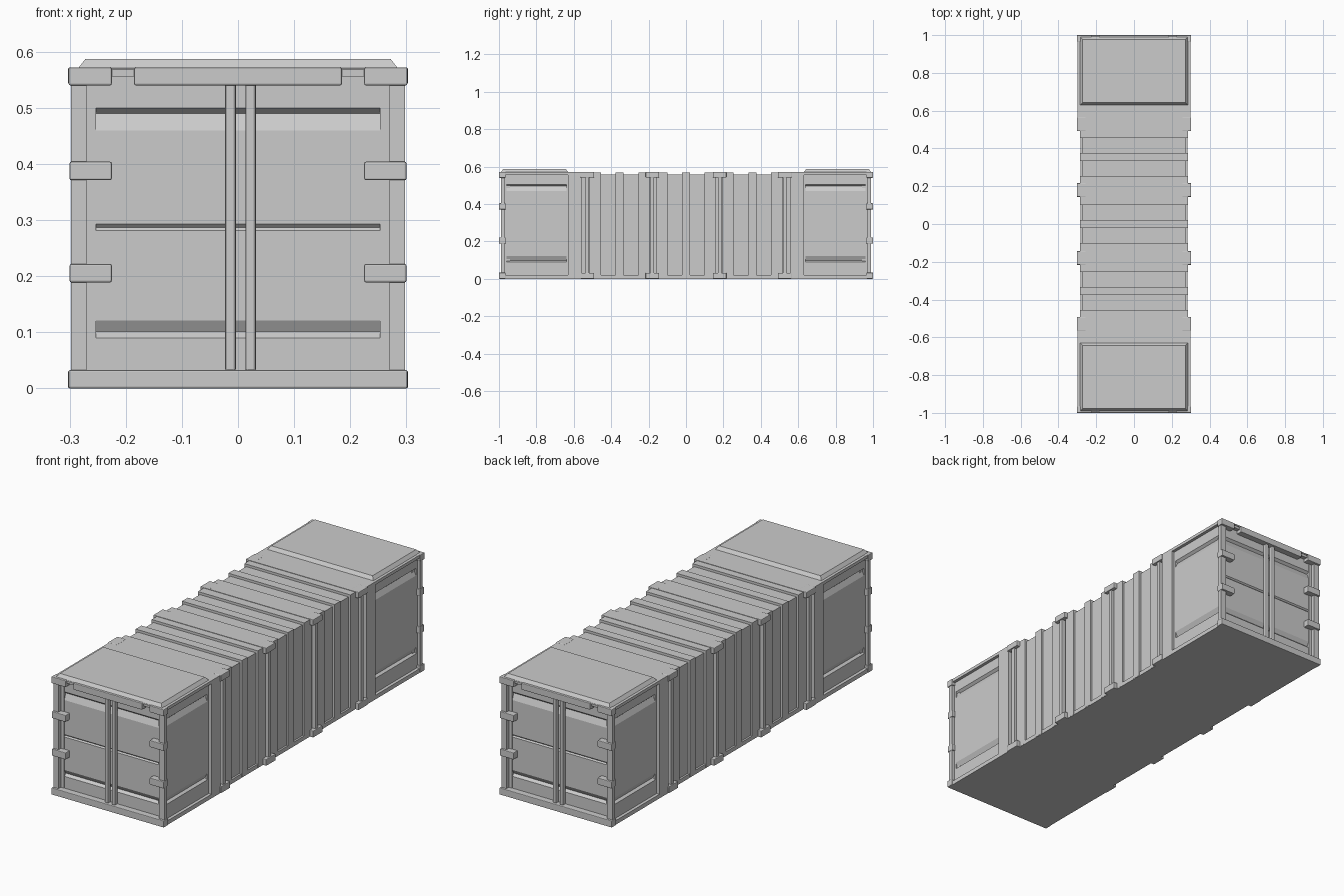
import bpy, bmesh, math

if "Cube" in bpy.data.objects:
    bpy.data.objects.remove(bpy.data.objects["Cube"])


def finish(name, bm, mirror="", bevel=0.0):
    bmesh.ops.recalc_face_normals(bm, faces=bm.faces)
    me = bpy.data.meshes.new(name)
    bm.to_mesh(me)
    bm.free()
    ob = bpy.data.objects.new(name, me)
    bpy.context.collection.objects.link(ob)
    if bevel:
        mod = ob.modifiers.new("Bevel", 'BEVEL')
        mod.width, mod.segments = bevel, 2
    if mirror:
        mod = ob.modifiers.new("Mirror", 'MIRROR')
        mod.use_axis = ["x" in mirror, "y" in mirror, False]
        mod.use_mirror_merge = False
    return ob


def box(name, x, y, z, mirror="", bevel=0.0):
    """Box from (min, max) ranges on each axis."""
    bm = bmesh.new()
    bmesh.ops.create_cube(bm, size=1)
    for v in bm.verts:
        v.co = [r[0] if c < 0 else r[1] for c, r in zip(v.co, (x, y, z))]
    return finish(name, bm, mirror, bevel)


def prism(name, profile, u, place, mirror=""):
    """Extrude a (depth, z) profile along the range u."""
    bm = bmesh.new()
    a, b = [[bm.verts.new(place(w, d, z)) for d, z in profile] for w in u]
    n = len(profile)
    bm.faces.new(a)
    bm.faces.new(b)
    for i in range(n):
        j = (i + 1) % n
        bm.faces.new((a[i], a[j], b[j], b[i]))
    return finish(name, bm, mirror)


# Bodies of the two end sections and the floor
box("end_core", (-.26, .26), (-.95, -.56), (.005, .56), "y")
box("floor", (-.284, .284), (-.98, .98), (0, .02))

# End section frames
box("end_roof", (-.298, .298), (-.99, -.56), (.556, .571), "y")
box("side_bottom_rail", (.255, .298), (-.99, -.56), (0, .02), "xy")
box("corner_post", (.27, .298), (-.99, -.97), (0, .571), "xy")
box("inner_frame_post", (.25, .298), (-.63, -.56), (0, .571), "xy")

# Raised roof caps with sloping borders
bm = bmesh.new()
bmesh.ops.create_cube(bm, size=1)
for v in bm.verts:
    inset = .015 if v.co.z > 0 else 0
    v.co = (math.copysign(.287 - inset, v.co.x),
            -.81 + math.copysign(.182 - inset, v.co.y),
            .587 if v.co.z > 0 else .568)
finish("roof_cap", bm, "y")

# Doors with pressed wedge grooves
low = [(0, .09), (.012, .101), (0, .121)]
high = [(0, .46), (.012, .49), (0, .50)]
seam = [(0, .281), (.006, .287), (0, .293)]
door = [(.03, .01), (0, .01)] + low + seam + high + [(0, .56), (.03, .56)]
prism("door_panel", door, (-.26, .26), lambda u, d, z: (u, -.97 + d, z), "y")
box("door_margin", (.26, .275), (-.97, -.94), (.01, .56), "xy")

# Recessed side panels with matching grooves
low = [(0, .09), (.012, .098), (0, .122)]
high = [(0, .47), (.012, .495), (0, .505)]
side = [(.03, .01), (0, .01)] + low + high + [(0, .56), (.03, .56)]
prism("side_panel", side, (-.96, -.64), lambda u, d, z: (.283 - d, u, z), "xy")
for y in ((-.972, -.96), (-.64, -.628)):
    box("side_panel_margin", (.253, .283), y, (.01, .56), "xy")

# Door beams, corner blocks and hinges
box("bottom_beam", (-.302, .302), (-1, -.965), (0, .033), "y", .003)
box("top_beam", (-.185, .185), (-1, -.965), (.54, .572), "y", .003)
box("top_corner_block", (.225, .302), (-1, -.965), (.54, .572), "xy", .003)
for z in (.189, .371):
    box("hinge", (.225, .3), (-1, -.965), (z, z + .033), "xy", .003)

# Vertical locking bars on both ends
for x in (-.0135, .0225):
    bar = box("lock_bar", (x - .0095, x + .0095), (-.989, -.966), (.03, .545),
              "", .005)
    back = bar.copy()
    back.name = "back_lock_bar"
    back.rotation_euler.z = math.pi
    bpy.context.collection.objects.link(back)

# Corrugated middle: recessed shell plus raised bands running over the roof
box("middle_shell", (-.275, .275), (-.57, .57), (.005, .557))
for c in (-.355, 0, .355):
    for y0, y1 in ((-.16, -.1), (-.022, .022), (.1, .16)):
        box("raised_band", (-.285, .285), (c + y0, c + y1), (.002, .569))

# Reinforcing ribs with roof strip, side posts and corner blocks
for c in (-.528, -.18, .18, .528):
    y = (c - .036, c + .036)
    box("rib_roof_strip", (-.285, .285), y, (.545, .571))
    box("rib_post", (.27, .297), (c - .01, c + .01), (.01, .56), "x", .003)
    for z in ((0, .032), (.542, .572)):
        box("rib_corner_block", (.255, .303), y, z, "x", .003)
